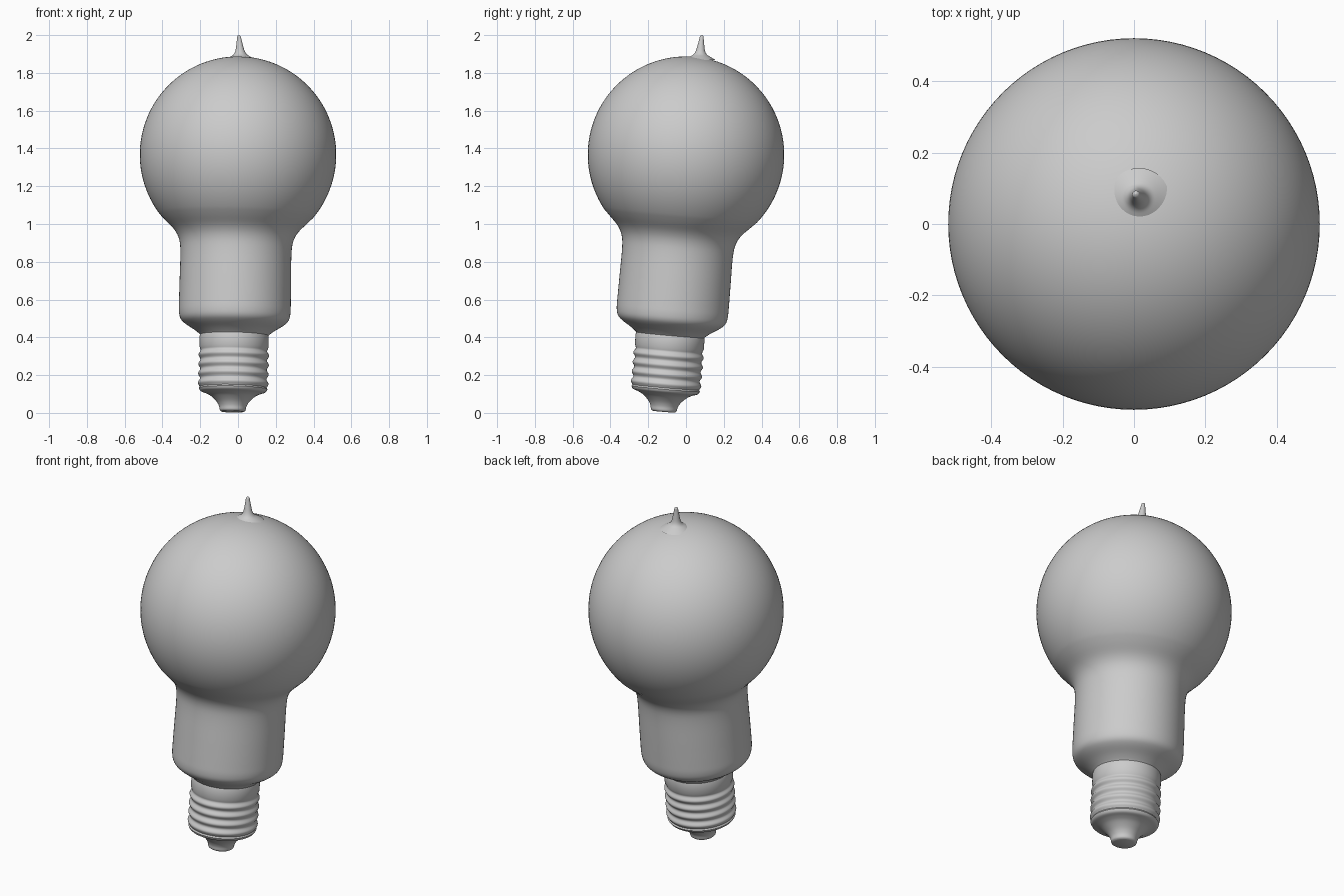
import bpy, math
from mathutils import Vector, Matrix

if "Cube" in bpy.data.objects:
    bpy.data.objects.remove(bpy.data.objects["Cube"])

# Shared tilted axis passing through the globe centre
CENTRE = Vector((0, 0, 1.367))
AXIS = Vector((0.021, 0.087, 1)).normalized()
TILT = Vector((0, 0, 1)).rotation_difference(AXIS).to_matrix().to_4x4()
FRAME = Matrix.Translation(CENTRE) @ TILT @ Matrix.Translation((0, 0, -1.366))


def smooth_profile(pts, steps=4):
    """Catmull-Rom refinement of (radius, height) points."""
    p = [Vector(q) for q in pts]
    p = [p[0]] + p + [p[-1]]
    out = []
    for a, b, c, d in zip(p, p[1:], p[2:], p[3:]):
        for i in range(steps):
            t = i / steps
            out.append(0.5 * (2 * b + (c - a) * t + (2 * a - 5 * b + 4 * c - d) * t * t
                              + (3 * b - a - 3 * c + d) * t ** 3))
    return out + [p[-1]]


def lathe(name, profile, matrix, n=96, bend=None):
    """Revolve a profile, closing both ends with a cap face."""
    verts, faces = [], []
    for r, z in profile:
        off = bend(z) if bend else Vector((0, 0, 0))
        for i in range(n):
            a = 2 * math.pi * i / n
            verts.append(matrix @ (Vector((r * math.cos(a), r * math.sin(a), z)) + off))
    for j in range(len(profile) - 1):
        for i in range(n):
            k = (i + 1) % n
            faces.append((j * n + i, j * n + k, (j + 1) * n + k, (j + 1) * n + i))
    faces.append(tuple(reversed(range(n))))
    faces.append(tuple(range(len(verts) - n, len(verts))))
    mesh = bpy.data.meshes.new(name)
    mesh.from_pydata(verts, [], faces)
    ob = bpy.data.objects.new(name, mesh)
    bpy.context.collection.objects.link(ob)
    bpy.ops.object.select_all(action='DESELECT')
    ob.select_set(True)
    bpy.context.view_layer.objects.active = ob
    bpy.ops.object.shade_smooth_by_angle(angle=math.radians(40))
    return ob


# Screw cap with contact tip and rounded threads
contact = smooth_profile([(0.058, 0), (0.068, 0.008), (0.073, 0.03), (0.088, 0.055),
                          (0.118, 0.083), (0.145, 0.097), (0.172, 0.107), (0.182, 0.122)])
thread = []
for i in range(49):
    z = 0.13 + 0.2 * i / 48
    thread.append((0.1815 + 0.0055 * math.cos(2 * math.pi * (z - 0.15) / 0.05), z))
lathe("screw_cap", contact + thread + [(0.183, 0.345), (0.183, 0.40), (0.180, 0.41)], FRAME)

# Collar, neck and globe in one glass envelope
neck = smooth_profile([(0.176, 0.402), (0.186, 0.413), (0.215, 0.435), (0.262, 0.465),
                       (0.286, 0.490), (0.295, 0.525), (0.296, 0.58), (0.295, 0.70),
                       (0.294, 0.84), (0.302, 0.91), (0.327, 0.96), (0.370, 1.005)])
R = 0.52
start = math.acos((1.04 - 1.366) / R)
globe = [(max(R * math.sin(start * (1 - i / 56)), 0.0005),
          1.366 + R * math.cos(start * (1 - i / 56))) for i in range(57)]
lathe("glass_envelope", neck + globe, FRAME)

# Drawn-out sealing tip, flared at its foot and slightly bent
tip = smooth_profile([(0.085, 1.868), (0.055, 1.885), (0.036, 1.897), (0.025, 1.915),
                      (0.018, 1.945), (0.012, 1.978), (0.009, 1.994), (0.001, 2.0)])
lathe("sealing_tip", tip, Matrix.Translation((0.014, 0.072, 0)), 40,
      lambda z: Vector((-0.07, 0.09, 0)) * (z - 1.868))
